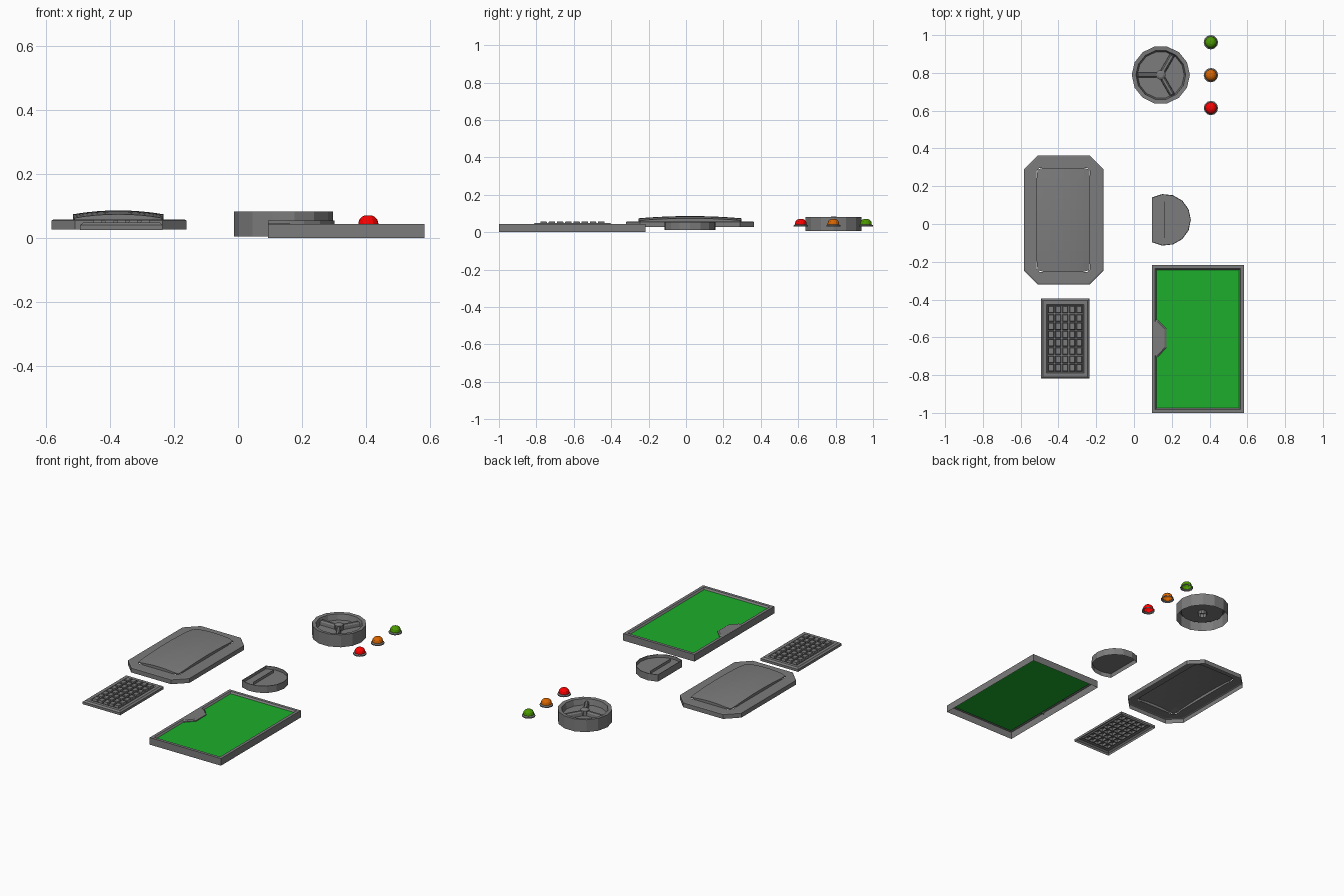
import bpy, bmesh, math
from mathutils import Matrix

if "Cube" in bpy.data.objects:
    bpy.data.objects.remove(bpy.data.objects["Cube"])


def material(name, rgb):
    m = bpy.data.materials.new(name)
    m.diffuse_color = (*rgb, 1)
    return m


GREY = material("dark_grey", (0.125, 0.125, 0.125))
GREEN = material("screen_green", (0.012, 0.42, 0.025))
RED = material("lamp_red", (1.0, 0.0, 0.0))
ORANGE = material("lamp_orange", (0.7, 0.13, 0.0))
LIME = material("lamp_green", (0.07, 0.32, 0.0))
GREY.diffuse_color = (0.2, 0.2, 0.2, 1)


def finish(name, bm, mat=None):
    bmesh.ops.remove_doubles(bm, verts=bm.verts, dist=1e-5)
    bmesh.ops.recalc_face_normals(bm, faces=bm.faces)
    me = bpy.data.meshes.new(name)
    bm.to_mesh(me)
    bm.free()
    ob = bpy.data.objects.new(name, me)
    bpy.context.collection.objects.link(ob)
    me.materials.append(mat or GREY)
    return ob


def loft(name, loops, cap=True, mat=None):
    """Skin through (outline, z) loops; optionally close the last one."""
    bm = bmesh.new()
    rings = [[bm.verts.new((x, y, z)) for x, y in pts] for pts, z in loops]
    n = len(rings[0])
    for a, b in zip(rings, rings[1:]):
        for i in range(n):
            j = (i + 1) % n
            bm.faces.new((a[i], a[j], b[j], b[i]))
    if cap:
        bm.faces.new(rings[-1])
    return finish(name, bm, mat)


def rect(x0, x1, y0, y1, d=0.0, c=0.0):
    """Rectangle inset by d, with corners cut by c."""
    x0, x1, y0, y1 = x0 + d, x1 - d, y0 + d, y1 - d
    if c == 0:
        return [(x0, y0), (x1, y0), (x1, y1), (x0, y1)]
    return [(x0 + c, y0), (x1 - c, y0), (x1, y0 + c), (x1, y1 - c),
            (x1 - c, y1), (x0 + c, y1), (x0, y1 - c), (x0, y0 + c)]


def circle(cx, cy, r, n):
    return [(cx + r * math.cos(2 * math.pi * i / n), cy + r * math.sin(2 * math.pi * i / n)) for i in range(n)]


# Screen: raised frame, green display, side latch
S = (0.094, 0.583, -1.0, -0.217)
loft("screen_frame", [(rect(*S), 0), (rect(*S), 0.044), (rect(*S, 0.018), 0.044), (rect(*S, 0.026), 0.034)], cap=False)
loft("screen_display", [(rect(*S, 0.026), 0.034)], mat=GREEN)


def latch(d):
    return [(0.095, -0.705 + d), (0.125, -0.705 + d), (0.172 - d, -0.655), (0.172 - d, -0.555),
            (0.125, -0.507 - d), (0.095, -0.507 - d)]


loft("screen_latch", [(latch(0), 0.034), (latch(0), 0.039), (latch(0.010), 0.0445)])

# Large cover: octagonal rim carrying a shallow double-curved panel
C = (-0.583, -0.161, -0.32, 0.363)
PX, PY = (-0.515, -0.233), (-0.253, 0.297)
loft("cover_rim", [(rect(*C, 0, 0.074), 0.027), (rect(*C, 0, 0.074), 0.054), (rect(*C, 0.005, 0.074), 0.057),
                   (rect(*PX, *PY, 0, 0.014), 0.057)], cap=False)
NX, NY = 8, 10
bm = bmesh.new()
grid = []
for j in range(NY + 1):
    row = []
    for i in range(NX + 1):
        u, v = 2 * i / NX - 1, 2 * j / NY - 1
        k = 0.97 if abs(u) == 1 and abs(v) == 1 else 1
        z = 0.062 + 0.012 * (1 - u * u) + 0.012 * (1 - v * v)
        row.append(bm.verts.new((-0.374 + 0.141 * u * k, 0.022 + 0.275 * v * k, z)))
    grid.append(row)
for j in range(NY):
    for i in range(NX):
        bm.faces.new((grid[j][i], grid[j][i + 1], grid[j + 1][i + 1], grid[j + 1][i]))
edges = [e for e in bm.edges if e.is_boundary]
for v in bmesh.ops.extrude_edge_only(bm, edges=edges)["geom"]:
    if isinstance(v, bmesh.types.BMVert):
        v.co.z = 0.057
finish("cover_panel", bm)

# Keypad: bevelled frame and a 5 x 8 block of raised keys
K = (-0.493, -0.235, -0.819, -0.395)
loft("keypad_frame", [(rect(*K), 0.025), (rect(*K), 0.040), (rect(*K, 0.010), 0.048),
                      (rect(*K, 0.030), 0.048), (rect(*K, 0.036), 0.042)], cap=False)
bm = bmesh.new()
bmesh.ops.create_grid(bm, x_segments=5, y_segments=8, size=0.5)
w, h = K[1] - K[0] - 0.072, K[3] - K[2] - 0.072
bmesh.ops.transform(bm, verts=bm.verts, matrix=Matrix.Translation(
    ((K[0] + K[1]) / 2, (K[2] + K[3]) / 2, 0.042)) @ Matrix.Diagonal((w, h, 1, 1)))
keys = bm.faces[:]
bmesh.ops.inset_individual(bm, faces=keys, thickness=0.004, depth=0)
bmesh.ops.inset_individual(bm, faces=keys, thickness=0.004, depth=0.014)
finish("keypad_keys", bm)

# D-shaped tray: thin wall, raised floor, upright divider
D = [(0.164 + 0.137 * math.cos(math.radians(a)), 0.022 + 0.137 * math.sin(math.radians(a)))
     for a in range(-120, 121, 24)]
D[0], D[-1] = (0.094, D[0][1]), (0.094, D[-1][1])
Din = [(0.168 + (x - 0.168) * 0.97, 0.022 + (y - 0.022) * 0.97) for x, y in D]
loft("tray", [(D, 0.012), (D, 0.055), (Din, 0.055), (Din, 0.037)])
R = rect(0.1595, 0.1605, -0.075, 0.12)
loft("tray_divider", [(R, 0.037), (R, 0.054)])

# Round dial: open ring, sunken floor, hollow hub and three sloping spokes
X, Y, N = 0.142, 0.789, 14
loft("dial_ring", [(circle(X, Y, 0.154, N), 0.005), (circle(X, Y, 0.154, N), 0.082),
                   (circle(X, Y, 0.132, N), 0.080), (circle(X, Y, 0.124, N), 0.045)])
loft("dial_hub", [(circle(X, Y, 0.026, 10), 0.022), (circle(X, Y, 0.026, 10), 0.076),
                  (circle(X, Y, 0.014, 10), 0.083)])
for n, deg in enumerate((60, 180, 300)):
    spoke = loft(f"dial_spoke_{n + 1}", [(rect(0.022, 0.126, -0.014, 0.014), 0.045),
                                         (rect(0.022, 0.122, -0.012, 0.012), 0.064),
                                         (rect(0.022, 0.118, -0.006, 0.006), 0.072)])
    spoke.data.transform(Matrix.Translation((X, Y, 0)) @ Matrix.Rotation(math.radians(deg), 4, 'Z'))

# Three lamps: grey collar with a coloured dome
for name, y, mat in (("red", 0.614, RED), ("orange", 0.788, ORANGE), ("green", 0.962, LIME)):
    def c(r):
        return circle(0.407, y, r, 12)
    loft(f"lamp_collar_{name}", [(c(0.038), 0.030), (c(0.038), 0.036), (c(0.030), 0.042)], cap=False)
    dome = [(c(0.031), 0.040)] + [(c(0.031 * math.cos(math.radians(a))), 0.047 + 0.025 * math.sin(math.radians(a)))
                                  for a in (0, 25, 50, 72)]
    loft(f"lamp_dome_{name}", dome, mat=mat)

for m in bpy.data.materials:
    if m.users and not m.is_grease_pencil:
        m.use_nodes = True
        m.node_tree.nodes["Principled BSDF"].inputs["Base Color"].default_value = m.diffuse_color
